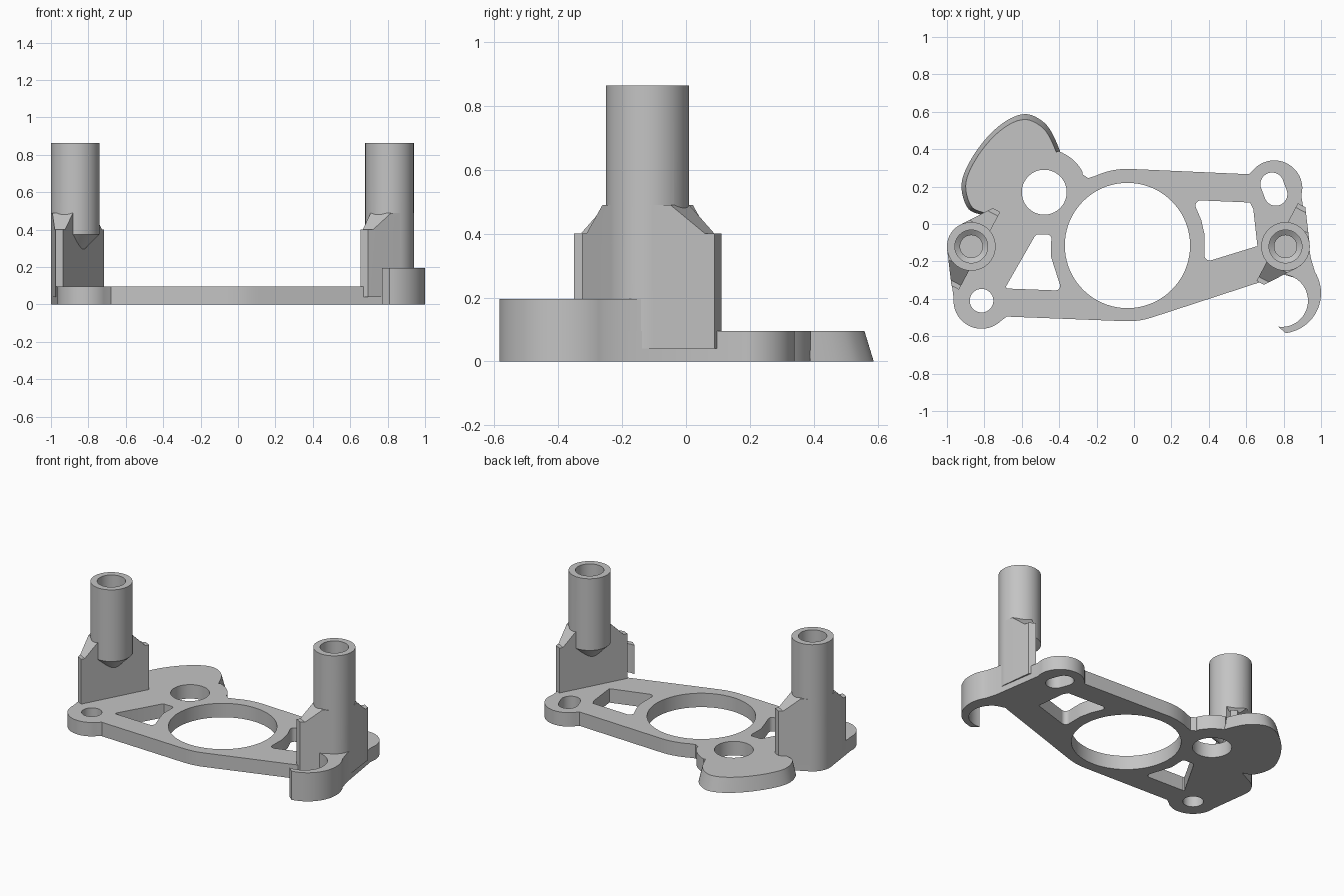
import bpy, bmesh
from math import radians, cos, sin, tau
from mathutils import Matrix, Vector

if "Cube" in bpy.data.objects:
    bpy.data.objects.remove(bpy.data.objects["Cube"])

grey = bpy.data.materials.new("plain grey")
grey.use_nodes = True
grey.diffuse_color = (0.55, 0.55, 0.55, 1)
grey.node_tree.nodes["Principled BSDF"].inputs["Base Color"].default_value = grey.diffuse_color

THICK = 0.095


def arc(cx, cy, r, a0, a1):
    n = max(2, int(abs(a1 - a0) / 5))
    angles = [radians(a0 + (a1 - a0) * i / n) for i in range(n + 1)]
    return [(cx + r * cos(a), cy + r * sin(a)) for a in angles]


def spline(pts, steps=5):
    """Open Catmull-Rom curve through the points."""
    p = [Vector(q) for q in [pts[0], *pts, pts[-1]]]
    out = []
    for a, b, c, d in zip(p, p[1:], p[2:], p[3:]):
        for i in range(steps):
            t = i / steps
            out.append(0.5 * (2 * b + (c - a) * t + (2 * a - 5 * b + 4 * c - d) * t ** 2
                              + (3 * b - a - 3 * c + d) * t ** 3))
    return [tuple(q) for q in out] + [pts[-1]]


def finish(name, bm):
    bmesh.ops.recalc_face_normals(bm, faces=bm.faces)
    mesh = bpy.data.meshes.new(name)
    bm.to_mesh(mesh)
    bm.free()
    mesh.materials.append(grey)
    ob = bpy.data.objects.new(name, mesh)
    bpy.context.collection.objects.link(ob)
    return ob


def prism(name, pts, z0, z1, scale=1, about=(0, 0)):
    """Outline extruded upward, with the top optionally scaled about a point."""
    bm = bmesh.new()
    low = [bm.verts.new((x, y, z0)) for x, y in pts]
    high = [bm.verts.new((about[0] + (x - about[0]) * scale,
                          about[1] + (y - about[1]) * scale, z1)) for x, y in pts]
    bm.faces.new(low[::-1])
    bm.faces.new(high)
    n = len(pts)
    for i in range(n):
        j = (i + 1) % n
        bm.faces.new((low[i], low[j], high[j], high[i]))
    return finish(name, bm)


def lathe(name, profile, n=64):
    """Closed solid of revolution from (radius, height) points."""
    bm = bmesh.new()
    rings = [[bm.verts.new((r * cos(tau * i / n), r * sin(tau * i / n), z))
              for i in range(n)] for r, z in profile]
    for a, b in zip(rings, rings[1:]):
        for i in range(n):
            j = (i + 1) % n
            bm.faces.new((a[i], a[j], b[j], b[i]))
    bm.faces.new(rings[0])
    bm.faces.new(rings[-1])
    return finish(name, bm)


def combine(ob, other, operation):
    """Apply a boolean and remove the second solid."""
    mod = ob.modifiers.new("bool", "BOOLEAN")
    mod.operation, mod.object, mod.solver = operation, other, "EXACT"
    bpy.context.view_layer.update()
    graph = bpy.context.evaluated_depsgraph_get()
    mesh = bpy.data.meshes.new_from_object(ob.evaluated_get(graph))
    ob.modifiers.clear()
    ob.data = mesh
    bpy.data.objects.remove(other)


# Base plate outline
outline = (arc(-0.815, -0.41, 0.15, 175, 315) + [(-0.68, -0.495)]
           + arc(-0.03, -0.115, 0.405, 267, 290)
           + [(0.8, -0.27), (0.9, -0.3), (0.965, -0.25), (0.945, -0.18), (0.895, 0.15)]
           + arc(0.75, 0.19, 0.15, 0, 140) + [(0.615, 0.266)]
           + arc(-0.035, -0.115, 0.41, 85, 115) + [(-0.245, 0.245), (-0.275, 0.265)]
           + arc(-0.48, 0.17, 0.232, 28, 71)
           + [(-0.6, 0.3), (-0.8, 0.07), (-0.8, 0.06), (-0.92, 0)]
           + arc(-0.87, -0.12, 0.13, 113, 185))
plate = prism("base_plate", outline, 0, THICK)

# Tapered lobe at the back
lobe = spline([(-0.395, 0.39), (-0.44, 0.49), (-0.49, 0.55), (-0.57, 0.587), (-0.66, 0.565),
               (-0.76, 0.49), (-0.85, 0.38), (-0.912, 0.26), (-0.92, 0.17), (-0.885, 0.08),
               (-0.82, 0.05)]) + [(-0.7, 0.08), (-0.45, 0.25)]
combine(plate, prism("lobe", lobe, 0, THICK, 0.925, (-0.62, 0.2)), "UNION")

# Round holes, slot and two lightening windows
holes = [
    arc(-0.035, -0.115, 0.335, 0, 355),
    arc(-0.48, 0.17, 0.12, 0, 355),
    arc(-0.815, -0.41, 0.063, 0, 355),
    arc(0.738, 0.213, 0.062, 17, 197) + arc(0.758, 0.16, 0.062, 197, 377),
    [(-0.53, -0.065), (-0.685, -0.335), (-0.68, -0.345)] + arc(-0.42, -0.33, 0.025, 270, 375)
    + [(-0.425, -0.235), (-0.445, -0.17)] + arc(-0.462, -0.077, 0.02, 0, 90) + [(-0.52, -0.056)],
    [(0.62, 0.115), (0.638, 0.08), (0.66, -0.118)] + arc(0.405, -0.167, 0.028, 285, 180)
    + [(0.378, -0.06), (0.36, 0.02)] + arc(0.357, 0.098, 0.028, 200, 90),
]
for pts in holes:
    combine(plate, prism("cutter", pts, -0.1, 0.3), "DIFFERENCE")

# Curved hook, taller than the plate
hook = prism("hook", arc(0.785, -0.37, 0.215, -83, 32) + [(0.945, -0.18), (0.935, -0.12), (0.8, -0.15)]
             + arc(0.79, -0.41, 0.14, 85, -98), 0, 0.195)


# Hollow post on a bracket with chamfered shoulders
def post(name, x, angle):
    end, side = 0.235, -0.05
    body = prism(name, arc(0, 0, 0.13, 55, 125)
                 + [(-end, -0.005), (-end, side), (end, side), (end, -0.005)], 0.04, 0.6)
    half = [(0.25, 0), (0.25, 0.4), (0.21, 0.4), (0.12, 0.49)]
    shoulder = prism("shoulder", half + [(-u, z) for u, z in half[::-1]], -0.3, 0.3)
    shoulder.data.transform(Matrix.Rotation(radians(90), 4, "X"))
    combine(body, shoulder, "INTERSECT")
    tube = lathe("tube", [(0.045, 0.29), (0.13, 0.375), (0.13, 0.863)])
    combine(body, tube, "UNION")
    bore = lathe("bore", [(0.06, 0.4), (0.06, 0.44), (0.088, 0.46), (0.088, 0.95)])
    combine(body, bore, "DIFFERENCE")
    body.data.transform(Matrix.Translation((x, -0.12, 0)) @ Matrix.Rotation(radians(angle), 4, "Z"))
    return body


posts = [post("right_post", -0.87, 62), post("left_post", 0.81, 242)]

# Smooth curved walls, keep crisp edges
bpy.ops.object.select_all(action="DESELECT")
for ob in [plate, hook] + posts:
    ob.select_set(True)
bpy.context.view_layer.objects.active = plate
bpy.ops.object.shade_smooth_by_angle(angle=radians(25))
